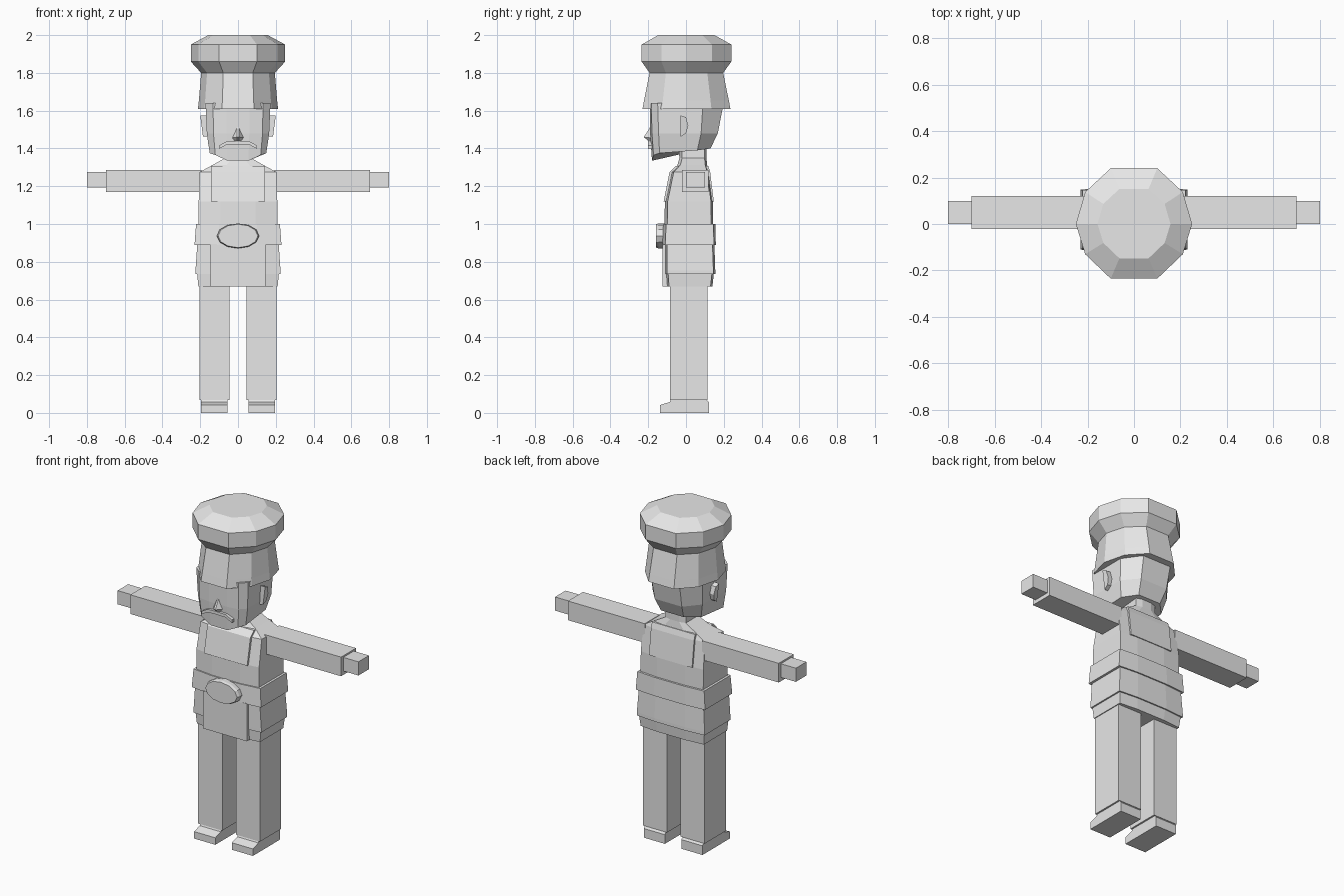
import bpy, bmesh, math

if "Cube" in bpy.data.objects:
    bpy.data.objects.remove(bpy.data.objects["Cube"])

grey = bpy.data.materials.new("plain_grey")
grey.diffuse_color = (0.8, 0.8, 0.8, 1)
grey.use_nodes = True
grey.node_tree.nodes["Principled BSDF"].inputs["Base Color"].default_value = grey.diffuse_color


def loft(name, rings):
    """Skin a closed solid through rings of equal point count."""
    bm = bmesh.new()
    loops = [[bm.verts.new(p) for p in r] for r in rings]
    n = len(loops[0])
    for a, b in zip(loops, loops[1:]):
        for i in range(n):
            j = (i + 1) % n
            bm.faces.new((a[i], a[j], b[j], b[i]))
    bm.faces.new(loops[0][::-1])
    bm.faces.new(loops[-1])
    bmesh.ops.recalc_face_normals(bm, faces=bm.faces)
    me = bpy.data.meshes.new(name)
    bm.to_mesh(me)
    bm.free()
    me.materials.append(grey)
    ob = bpy.data.objects.new(name, me)
    bpy.context.collection.objects.link(ob)
    return ob


def sym(half):
    """Complete a right-hand half ring by mirroring it across x."""
    return half + [(-x, y, z) for x, y, z in reversed(half)]


def box(name, x0, x1, y0, y1, z0, z1):
    return loft(name, [[(x0, y0, z), (x1, y0, z), (x1, y1, z), (x0, y1, z)]
                       for z in (z0, z1)])


def body_ring(z, w, front, back):
    """Rectangular section with a slightly bowed front and back."""
    return sym([(w * .45, front, z), (w, front + .015, z),
                (w, back - .01, z), (w * .45, back, z)])


def panel_ring(z, w, y0, y1):
    return [(-w, y0, z), (w, y0, z), (w, y1, z), (-w, y1, z)]


# Hat: ten-sided stack, flat at front and back
decagon = [(.40, -.94), (.84, -.52), (1, 0), (.84, .55), (.40, .96)]
hat = [(1.61, .212, .245), (1.655, .207, .236), (1.80, .195, .205),
       (1.86, .25, .25), (1.95, .25, .25), (2.0, .157, .157)]
loft("hat", [sym([(x * rx, y * ry, z) for x, y in decagon]) for z, rx, ry in hat])

# Head with a sloping jaw
loft("head", [
    sym([(.055, -.18, 1.335), (.12, -.172, 1.365), (.15, -.14, 1.375),
         (.142, .06, 1.39), (.075, .13, 1.40)]),
    sym([(.06, -.19, 1.48), (.13, -.18, 1.48), (.165, -.145, 1.48),
         (.165, .08, 1.48), (.09, .168, 1.48)]),
    sym([(.06, -.192, 1.64), (.132, -.184, 1.64), (.172, -.15, 1.64),
         (.172, .09, 1.64), (.095, .2, 1.64)])])

# Nose
loft("nose", [[(-.008, -.185, 1.51), (.008, -.185, 1.51), (.004, -.192, 1.51), (-.004, -.192, 1.51)],
              [(-.035, -.18, 1.455), (.035, -.18, 1.455), (.006, -.223, 1.46), (-.006, -.223, 1.46)],
              [(-.02, -.18, 1.435), (.02, -.18, 1.435), (.004, -.2, 1.44), (-.004, -.2, 1.44)]])

# Moustache and ears
ear_outline = [(-.028, 1.575), (0, 1.565), (.012, 1.52), (0, 1.48), (-.028, 1.462)]
for s, side in ((-1, "left"), (1, "right")):
    loft("moustache_" + side, [
        [(s * x, y, z + h) for y, h in ((-.18, 0), (-.202, 0), (-.202, .018), (-.18, .018))]
        for x, z in ((0, 1.422), (.06, 1.42), (.1, 1.398))])
    loft("ear_" + side, [
        [(s * .15, y, z) for y, z in ear_outline],
        [(s * (.2 - (1.575 - z) * .13), y, z) for y, z in ear_outline]])

# Neck and torso in one tapering column
loft("torso", [body_ring(*r) for r in (
    (.90, .208, -.115, .145), (1.12, .208, -.112, .142), (1.275, .203, -.08, .122),
    (1.312, .135, -.045, .112), (1.35, .068, -.035, .108), (1.42, .066, -.04, .108))])

# Bib panels on the chest and back
loft("chest_panel", [panel_ring(z, .143, y, y + .02) for z, y in
                     ((1.12, -.118), (1.275, -.087), (1.308, -.054))])
loft("back_panel", [panel_ring(z, .143, y - .02, y) for z, y in
                    ((1.12, .147), (1.275, .128), (1.308, .118))])

# Belt and oval buckle
loft("belt", [body_ring(.89, .23, -.125, .158), body_ring(1.0, .222, -.12, .155)])
circle = [i * math.tau / 12 for i in range(12)]
loft("buckle", [[(.112 * k * math.cos(a), y, .937 + .066 * k * math.sin(a)) for a in circle]
                for y, k in ((-.11, 1), (-.145, 1), (-.16, .94))])

# Jacket skirt, its lower hem and the long front flap
loft("jacket_skirt", [body_ring(.735, .225, -.115, .155), body_ring(.755, .225, -.115, .155),
                      body_ring(.90, .215, -.115, .15)])
loft("jacket_hem", [body_ring(.67, .21, -.105, .14), body_ring(.745, .217, -.11, .148)])
box("front_flap", -.145, .145, -.124, -.09, .67, .895)

# Limbs, mirrored left and right
for s, side in ((-1, "left"), (1, "right")):
    box("arm_" + side, s * .19, s * .7, -.022, .12, 1.17, 1.285)
    box("hand_" + side, s * .69, s * .8, 0, .1, 1.193, 1.275)
    box("leg_" + side, s * .045, s * .205, -.085, .115, .068, .69)
    loft("foot_" + side, [
        [(s * x, y, z) for y, z in ((-.137, 0), (-.137, .042), (-.085, .058),
                                    (-.08, .07), (.11, .07), (.122, .055), (.122, 0))]
        for x in (.055, .195)])
